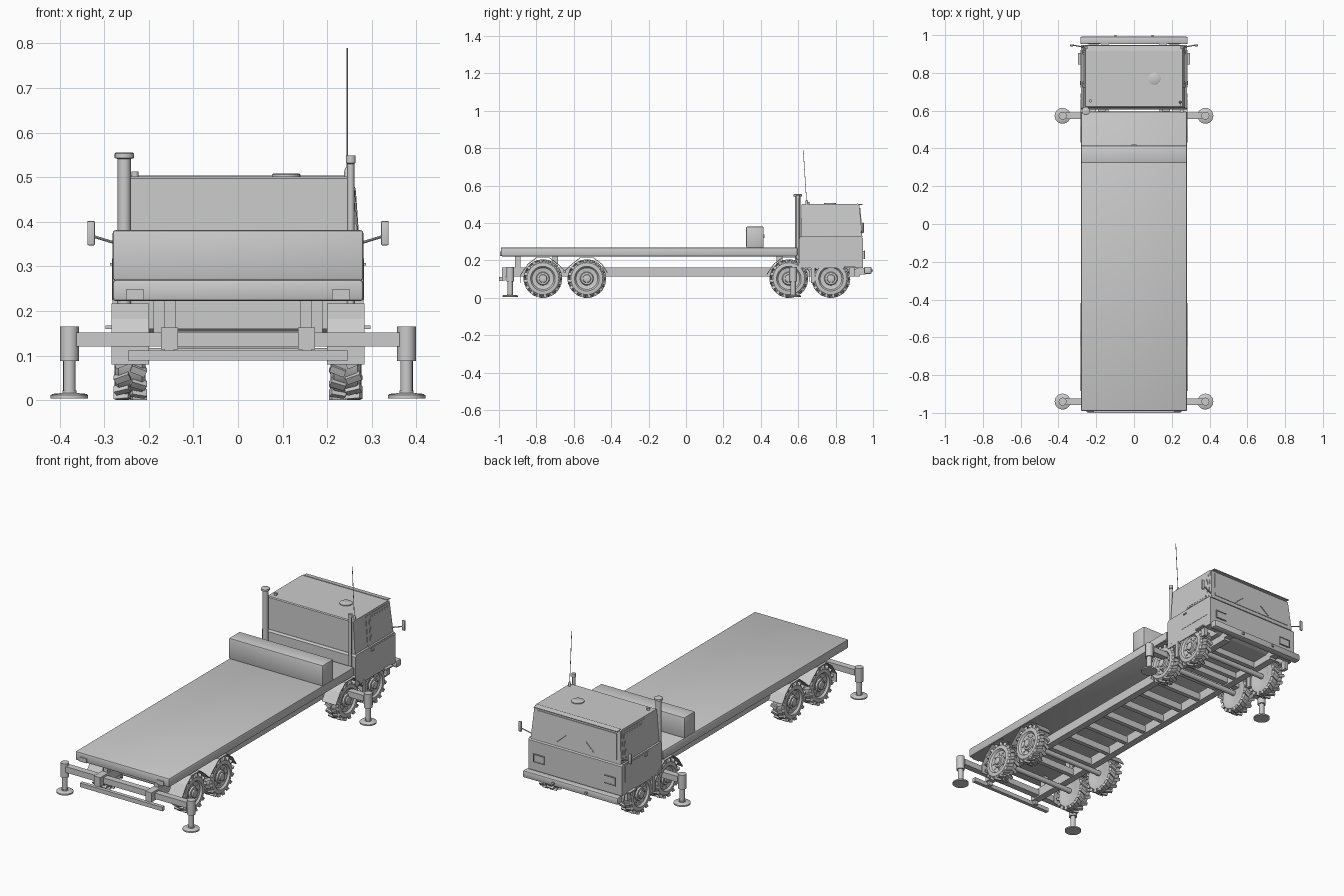
import bpy, bmesh, math
from mathutils import Matrix, Vector

if "Cube" in bpy.data.objects:
    bpy.data.objects.remove(bpy.data.objects["Cube"])

grey = bpy.data.materials.new("light_grey")
grey.diffuse_color = (0.6, 0.6, 0.6, 1)
grey.use_nodes = True
grey.node_tree.nodes["Principled BSDF"].inputs["Base Color"].default_value = grey.diffuse_color


def finish(name, bm, smooth=False):
    bmesh.ops.recalc_face_normals(bm, faces=bm.faces)
    me = bpy.data.meshes.new(name)
    bm.to_mesh(me)
    bm.free()
    me.materials.append(grey)
    if smooth:
        me.shade_smooth()
        me.set_sharp_from_angle(angle=math.radians(35))
    ob = bpy.data.objects.new(name, me)
    bpy.context.collection.objects.link(ob)
    return ob


def add_box(bm, x, y, z, mat=Matrix()):
    c = Matrix.Translation(((x[0] + x[1]) / 2, (y[0] + y[1]) / 2, (z[0] + z[1]) / 2))
    s = Matrix.Diagonal((x[1] - x[0], y[1] - y[0], z[1] - z[0], 1))
    bmesh.ops.create_cube(bm, size=1, matrix=mat @ c @ s)


def box(name, x, y, z, bevel=0, mirror=False, segs=2):
    bm = bmesh.new()
    add_box(bm, x, y, z)
    if mirror:
        add_box(bm, (-x[1], -x[0]), y, z)
    if bevel:
        bmesh.ops.bevel(bm, geom=bm.edges[:], offset=bevel, segments=segs, profile=0.5, affect='EDGES')
    return finish(name, bm, bool(bevel))


def add_lathe(bm, prof, n, mat=Matrix()):
    # profile is (radius, height) around local z, closed with caps
    rings = [[bm.verts.new(mat @ Vector((r * math.cos(2 * math.pi * i / n), r * math.sin(2 * math.pi * i / n), h)))
              for i in range(n)] for r, h in prof]
    for a, b in zip(rings, rings[1:]):
        for i in range(n):
            bm.faces.new((a[i], a[(i + 1) % n], b[(i + 1) % n], b[i]))
    bm.faces.new(rings[0])
    bm.faces.new(rings[-1])


def lathe(name, prof, places, n=20):
    bm = bmesh.new()
    for p in places:
        add_lathe(bm, prof, n, Matrix.Translation(p))
    return finish(name, bm, True)


def rod(name, pairs, r, n=8):
    bm = bmesh.new()
    for a, b in pairs:
        a, b = Vector(a), Vector(b)
        q = (b - a).to_track_quat('Z', 'Y').to_matrix().to_4x4()
        add_lathe(bm, [(r, 0), (r, (b - a).length)], n, Matrix.Translation(a) @ q)
    return finish(name, bm, True)


def prism(name, pts, w0, w1=None, zsplit=0):
    # side profile (y, z) extruded across x; half width w1 above zsplit
    bm = bmesh.new()
    sides = []
    for s in (-1, 1):
        sides.append([bm.verts.new((s * (w1 if w1 and z > zsplit else w0), y, z)) for y, z in pts])
        bm.faces.new(sides[-1])
    n = len(pts)
    for i in range(n):
        j = (i + 1) % n
        bm.faces.new((sides[0][i], sides[0][j], sides[1][j], sides[1][i]))
    return finish(name, bm)


# Flat bed, crate and rear lamps
box("flat_bed", (-0.281, 0.281), (-0.99, 0.595), (0.222, 0.27), 0.007)
box("equipment_box", (-0.281, 0.281), (0.322, 0.415), (0.268, 0.381), 0.006)
box("rear_lamps", (0.211, 0.251), (-0.995, -0.98), (0.224, 0.248), mirror=True)
box("box_latch", (-0.012, 0.012), (0.414, 0.42), (0.32, 0.34))

# Chassis: rails, cross members, axles, rear guard
box("chassis_rails", (0.135, 0.173), (-0.985, 0.93), (0.113, 0.163), mirror=True)
bm = bmesh.new()
for i in range(11):
    y = -0.66 + i * 0.145
    add_box(bm, (-0.136, 0.136), (y - 0.012, y + 0.012), (0.118, 0.155))
finish("cross_members", bm)
WHEELS = (-0.765, -0.53, 0.55, 0.775)
rod("axles", [((-0.22, y, 0.103), (0.22, y, 0.103)) for y in WHEELS], 0.014, 12)
box("rear_guard", (-0.247, 0.247), (-1.0, -0.98), (0.089, 0.111))
box("rear_guard_brackets", (0.143, 0.165), (-0.985, -0.965), (0.092, 0.12), mirror=True)
bm = bmesh.new()
for y in (-0.70, -0.90, 0.50):
    for s in (-1, 1):
        add_box(bm, (min(s * 0.14, s * 0.165), max(s * 0.14, s * 0.165)), (y - 0.015, y + 0.015), (0.16, 0.225))
finish("bed_mounts", bm)

# Outriggers
for y, pos in ((-0.94, "rear"), (0.573, "front")):
    box(pos + "_outrigger_beam", (-0.362, 0.362), (y - 0.017, y + 0.017), (0.12, 0.152))
    spots = [(s * 0.378, y, 0) for s in (-1, 1)]
    lathe(pos + "_outrigger_sleeves", [(0.021, 0.088), (0.021, 0.165)], spots, 16)
    lathe(pos + "_outrigger_legs", [(0.014, 0.01), (0.014, 0.09)], spots, 16)
    lathe(pos + "_outrigger_feet", [(0.042, 0.004), (0.042, 0.011), (0.038, 0.014), (0.016, 0.016), (0.016, 0.022)],
          spots, 24)

# Wheels: tyre, rim, hub, bolts and slanted tread bars, axis along x
bm = bmesh.new()
toX = Matrix.Rotation(math.pi / 2, 4, 'Y')
add_lathe(bm, [(0.05, -0.03), (0.06, -0.034), (0.085, -0.034), (0.094, -0.026), (0.094, 0.026), (0.085, 0.034),
               (0.066, 0.036), (0.062, 0.031), (0.058, 0.026), (0.036, 0.022), (0.032, 0.030), (0.022, 0.031),
               (0.020, 0.038), (0.014, 0.040)], 36, toX)
for i in range(8):
    add_lathe(bm, [(0.004, 0.02), (0.004, 0.028)], 6,
              toX @ Matrix.Rotation(i * math.pi / 4, 4, 'Z') @ Matrix.Translation((0.046, 0, 0)))
for i in range(16):
    for s in (-1, 1):
        a = (i + (0.5 if s > 0 else 0)) * math.pi / 8
        m = Matrix.Rotation(a, 4, 'X') @ Matrix.Translation((s * 0.018, 0, 0.094)) @ Matrix.Rotation(s * 0.4, 4, 'Z')
        add_box(bm, (-0.0175, 0.0175), (-0.008, 0.008), (-0.008, 0.0085), m)
wheel = finish("wheel_right_1", bm, True)
wheel.location = (0.2415, WHEELS[0], 0.103)
for s, side in ((1, "right"), (-1, "left")):
    for i, y in enumerate(WHEELS):
        if s > 0 and i == 0:
            continue
        w = bpy.data.objects.new(f"wheel_{side}_{i + 1}", wheel.data)
        w.location = (s * 0.2415, y, 0.103)
        w.rotation_euler = (0, 0, 0 if s > 0 else math.pi)
        bpy.context.collection.objects.link(w)

# Angular mudguards over the wheels
ARCH = [(-0.08, 0.18), (-0.035, 0.215), (0.035, 0.215), (0.08, 0.18)]
def guard(name, path):
    bm = bmesh.new()
    for s in (-1, 1):
        rows = [[bm.verts.new((s * x, y, z)) for x in (0.2, 0.284)] for y, z in path]
        for a, b in zip(rows, rows[1:]):
            bm.faces.new((a[0], a[1], b[1], b[0]))
    ob = finish(name, bm)
    m = ob.modifiers.new("thickness", 'SOLIDIFY')
    m.thickness, m.offset = 0.004, 0
over = lambda c: [(c + y, z) for y, z in ARCH]
guard("rear_mudguards", [(-0.883, 0.08), (-0.883, 0.125)] + over(-0.765) + [(-0.648, 0.145)] + over(-0.53)
      + [(-0.42, 0.135)])
guard("middle_mudguards", [(0.432, 0.125)] + over(0.55) + [(0.662, 0.14), (0.662, 0.085)])
box("mudguard_brackets", (0.17, 0.21), (-0.655, -0.641), (0.135, 0.148), mirror=True)

# Cab lower body with wheel wells cut out
lower = prism("cab_lower", [(0.605, 0.16), (0.605, 0.318), (0.613, 0.327), (0.938, 0.327), (0.947, 0.318),
                            (0.947, 0.16)], 0.281)
well = box("wheel_well_cutter", (0.2, 0.277), (0.595, 0.895), (0.10, 0.216), mirror=True)
well.hide_render = True
well.hide_set(True)
cut = lower.modifiers.new("wells", 'BOOLEAN')
cut.object, cut.operation = well, 'DIFFERENCE'
prism("engine_cover", [(0.62, 0.162), (0.64, 0.15), (0.90, 0.15), (0.93, 0.162), (0.93, 0.2), (0.62, 0.2)], 0.2)

# Cab upper body, roof visor, seams
prism("cab_upper", [(0.615, 0.325), (0.617, 0.497), (0.622, 0.501), (0.918, 0.501), (0.927, 0.495), (0.943, 0.325)],
      0.270, 0.258, 0.4)
prism("sun_visor", [(0.915, 0.499), (0.915, 0.504), (0.945, 0.500), (0.945, 0.496)], 0.25)
prism("windscreen", [(0.934, 0.345), (0.944, 0.345), (0.932, 0.48), (0.922, 0.48)], 0.245, 0.238, 0.4)

# Side doors, windows and handles follow the tapered sides
def side_plate(name, y, z, t):
    bm = bmesh.new()
    for s in (-1, 1):
        tilt = Matrix.Translation((s * 0.270, 0, 0.325)) @ Matrix.Rotation(-s * math.atan2(0.012, 0.172), 4, 'Y')
        add_box(bm, (-t, t), y, (z[0] - 0.325, z[1] - 0.325), tilt)
    finish(name, bm)
side_plate("doors", (0.722, 0.922), (0.327, 0.49), 0.002)
side_plate("door_window_frames", (0.745, 0.908), (0.337, 0.478), 0.0035)
side_plate("door_windows", (0.753, 0.900), (0.345, 0.470), 0.0045)
box("door_lower_panels", (0.280, 0.2825), (0.722, 0.922), (0.225, 0.318), mirror=True)
box("door_handles", (0.28, 0.287), (0.735, 0.757), (0.302, 0.308), mirror=True)

# Front bumper, steps, lamps and tow hooks
box("front_bumper", (-0.284, 0.284), (0.952, 0.992), (0.128, 0.166), 0.007)
box("bumper_mounts", (0.135, 0.173), (0.92, 0.96), (0.125, 0.16), mirror=True)
box("tow_hooks", (0.092, 0.104), (0.99, 1.0), (0.142, 0.152), mirror=True)
box("cab_steps", (0.275, 0.297), (0.845, 0.905), (0.160, 0.167), mirror=True)
box("step_hangers", (0.262, 0.28), (0.872, 0.9), (0.115, 0.165), mirror=True)
box("ladder_steps", (0.2, 0.282), (0.668, 0.69), (0.08, 0.17), mirror=True)
box("headlamps", (0.185, 0.24), (0.945, 0.951), (0.21, 0.25), mirror=True)
bars = []
for s in (-1, 1):
    for z in (0.21, 0.25):
        bars.append(((s * 0.18, 0.955, z), (s * 0.245, 0.955, z)))
    bars.append(((s * 0.245, 0.955, 0.208), (s * 0.245, 0.955, 0.252)))
rod("headlamp_guards", bars, 0.0025, 6)

# Mirrors and wipers
rod("mirror_arms", [((s * 0.268, 0.937, 0.35), (s * 0.33, 0.948, 0.369)) for s in (-1, 1)], 0.003)
box("mirrors", (0.321, 0.338), (0.941, 0.951), (0.347, 0.402), 0.003, True)
rod("wipers", [((s * 0.11, 0.946, 0.35), (s * 0.06, 0.942, 0.395)) for s in (-1, 1)], 0.002, 6)

# Roof hatch, roof fittings and antenna
lathe("roof_hatch", [(0.032, 0.499), (0.032, 0.506), (0.029, 0.508)], [(0.108, 0.77, 0)], 24)
lathe("roof_lamp", [(0.008, 0.495), (0.008, 0.513)], [(-0.231, 0.652, 0)], 12)
lathe("antenna_base", [(0.007, 0.495), (0.007, 0.512), (0.004, 0.522)], [(0.245, 0.645, 0)], 12)
rod("antenna", [((0.245, 0.645, 0.51), (0.245, 0.627, 0.79))], 0.0017, 6)

# Exhaust stack on the left, air intake on the right
lathe("exhaust_stack", [(0.015, 0.17), (0.015, 0.541), (0.022, 0.543), (0.022, 0.553), (0.019, 0.555)],
      [(-0.255, 0.598, 0)], 16)
lathe("air_intake", [(0.008, 0.17), (0.008, 0.53), (0.011, 0.532), (0.011, 0.549)], [(0.253, 0.598, 0)], 12)
box("cab_mounts", (0.15, 0.19), (0.59, 0.62), (0.15, 0.24), mirror=True)
